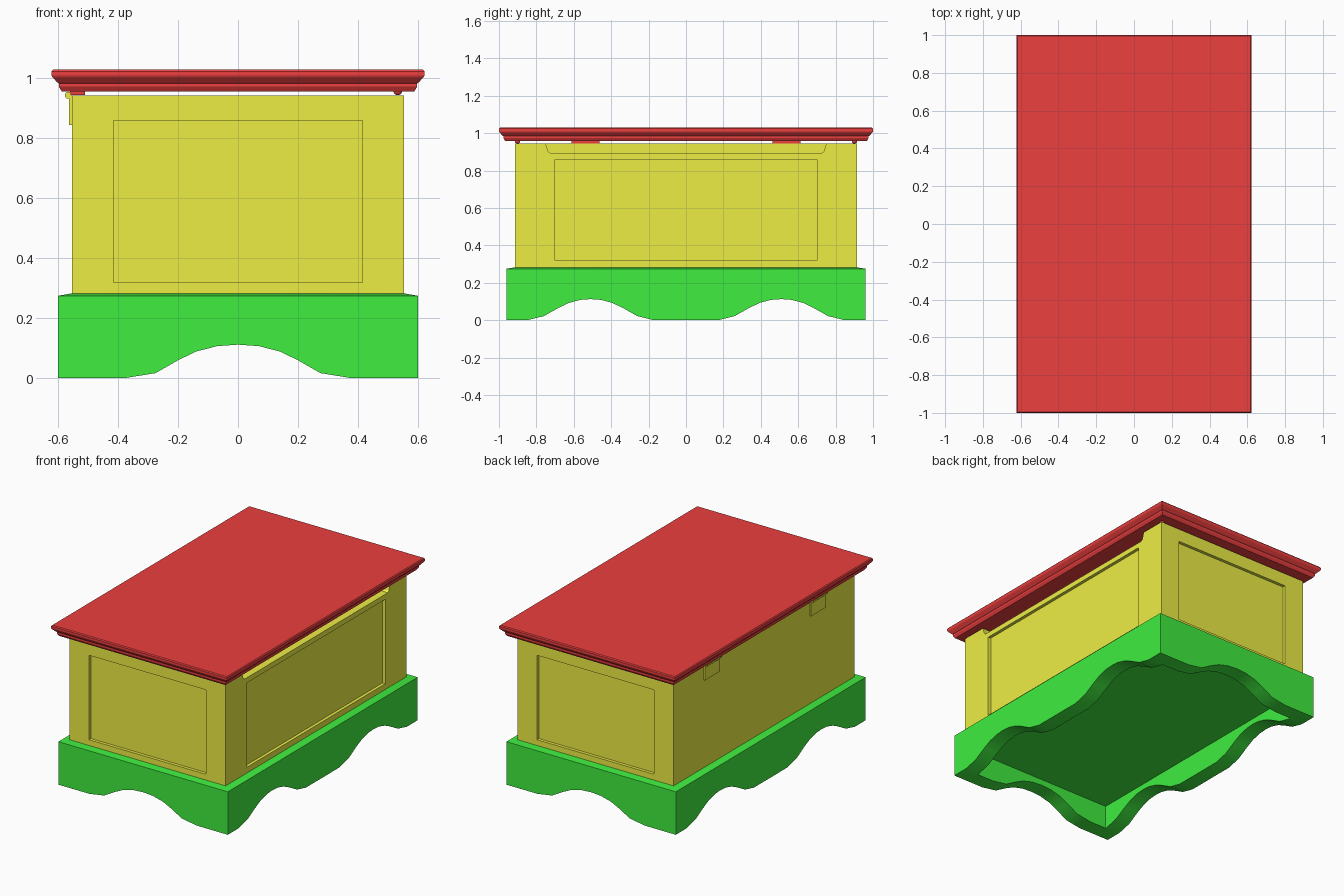
import bpy, bmesh, math
from mathutils import Vector

if "Cube" in bpy.data.objects:
    bpy.data.objects.remove(bpy.data.objects["Cube"])


def colour(name, rgb):
    m = bpy.data.materials.new(name)
    m.diffuse_color = (*rgb, 1)
    m.use_nodes = True
    m.node_tree.nodes["Principled BSDF"].inputs["Base Color"].default_value = m.diffuse_color
    return m


RED = colour("red_paint", (0.85, 0.05, 0.05))
YELLOW = colour("yellow_paint", (0.85, 0.85, 0.06))
GREEN = colour("green_paint", (0.05, 0.85, 0.05))


def finish(name, bm, mat=None):
    bmesh.ops.recalc_face_normals(bm, faces=bm.faces)
    me = bpy.data.meshes.new(name)
    bm.to_mesh(me)
    bm.free()
    ob = bpy.data.objects.new(name, me)
    bpy.context.collection.objects.link(ob)
    if mat:
        me.materials.append(mat)
    return ob


def stack(name, rings, mat=None):
    """Solid of stacked rectangles, each (half x, half y, z)."""
    bm = bmesh.new()
    loops = [[bm.verts.new((sx * x, sy * y, z))
              for sx, sy in ((-1, -1), (1, -1), (1, 1), (-1, 1))] for x, y, z in rings]
    for a, b in zip(loops, loops[1:]):
        for i in range(4):
            j = (i + 1) % 4
            bm.faces.new((a[i], a[j], b[j], b[i]))
    bm.faces.new(loops[0])
    bm.faces.new(loops[-1])
    return finish(name, bm, mat)


def box(name, lo, hi, mat=None):
    bm = bmesh.new()
    bmesh.ops.create_cube(bm, size=1)
    lo, hi = Vector(lo), Vector(hi)
    bmesh.ops.scale(bm, vec=hi - lo, verts=bm.verts)
    bmesh.ops.translate(bm, vec=(lo + hi) / 2, verts=bm.verts)
    return finish(name, bm, mat)


def prism(name, pts, axis, lo, hi):
    """Extrude a (side, z) outline along x or y from lo to hi."""
    def place(s, z, t):
        return (t, s, z) if axis == 'x' else (s, t, z)
    bm = bmesh.new()
    face = bm.faces.new([bm.verts.new(place(s, z, lo)) for s, z in pts])
    new = bmesh.ops.extrude_face_region(bm, geom=[face])['geom']
    bmesh.ops.translate(bm, vec=place(0, 0, hi - lo),
                        verts=[v for v in new if isinstance(v, bmesh.types.BMVert)])
    return finish(name, bm)


def carve(ob, cutters):
    bpy.context.view_layer.objects.active = ob
    for c in cutters:
        m = ob.modifiers.new("cut", 'BOOLEAN')
        m.operation, m.solver, m.object = 'DIFFERENCE', 'EXACT', c
        bpy.ops.object.modifier_apply(modifier=m.name)
        bpy.data.objects.remove(c)


def smooth(ob, angle=30):
    bpy.ops.object.select_all(action='DESELECT')
    ob.select_set(True)
    bpy.context.view_layer.objects.active = ob
    bpy.ops.object.shade_smooth_by_angle(angle=math.radians(angle))


def mirrored(half):
    return half + [(-s, z) for s, z in reversed(half) if s > 0]


# Plinth: sloped top edge, hollow underneath, scalloped feet
base = stack("base", [(0.6, 0.96, 0), (0.6, 0.96, 0.275), (0.555, 0.915, 0.283)], GREEN)
end_arch = mirrored([(0.38, -0.05), (0.38, 0), (0.275, 0.017), (0.2, 0.06),
                     (0.14, 0.089), (0.07, 0.107), (0, 0.112)])
side_arch = mirrored([(0.34, -0.05), (0.34, 0), (0.25, 0.022), (0.17, 0.067),
                      (0.115, 0.093), (0.055, 0.109), (0, 0.113)])
carve(base, [box("cut_hollow", (-0.5, -0.86, -0.1), (0.5, 0.86, 0.15)),
             prism("cut_ends", end_arch, 'y', -1.2, 1.2)]
      + [prism("cut_side", [(s + c, z) for s, z in side_arch], 'x', -1, 1)
         for c in (-0.51, 0.51)])
smooth(base)

# Open chest with recessed panels on three sides and a finger notch
body = box("chest_body", (-0.553, -0.915, 0.28), (0.553, 0.915, 0.944), YELLOW)
notch = mirrored([(0.755, 1.0), (0.75, 0.944), (0.736, 0.902), (0.724, 0.893)])
carve(body, [box("cut_inside", (-0.503, -0.865, 0.33), (0.503, 0.865, 1.1)),
             box("cut_front_panel", (-0.415, -1, 0.32), (0.415, -0.895, 0.86)),
             box("cut_back_panel", (-0.415, 0.895, 0.32), (0.415, 1, 0.86)),
             box("cut_side_panel", (0.533, -0.7, 0.32), (0.7, 0.7, 0.86)),
             prism("cut_notch", notch, 'x', 0.45, 0.7)])

# Moulded lid: (inset from the edge, height)
profile = [(0.034, 0.957), (0.024, 0.973), (0.024, 0.984), (0.019, 0.987), (0.003, 1.004),
           (0.0, 1.01), (0.0, 1.024), (0.005, 1.03)]
stack("lid", [(0.622 - i, 1.0 - i, z) for i, z in profile], RED)

for side, y in (("front", -0.537), ("back", 0.537)):
    # Hinge plates and barrel
    box(side + "_hinge_plate", (-0.563, y - 0.075, 0.845), (-0.55, y + 0.075, 0.943), YELLOW)
    box(side + "_hinge_lid_plate", (-0.56, y - 0.075, 0.945), (-0.51, y + 0.075, 0.96), RED)
    bpy.ops.mesh.primitive_cylinder_add(vertices=16, radius=0.011, depth=0.15,
                                        location=(-0.567, y, 0.944),
                                        rotation=(math.pi / 2, 0, 0))
    barrel = bpy.context.object
    barrel.name = side + "_hinge_barrel"
    barrel.data.materials.append(YELLOW)
    smooth(barrel)

    # Lid bumper
    bpy.ops.mesh.primitive_uv_sphere_add(segments=16, ring_count=8, radius=0.014,
                                         location=(0.533, math.copysign(0.9, y), 0.956))
    bumper = bpy.context.object
    bumper.name = side + "_lid_bumper"
    bumper.scale.z = 0.85
    bumper.data.materials.append(RED)
    smooth(bumper, 60)
